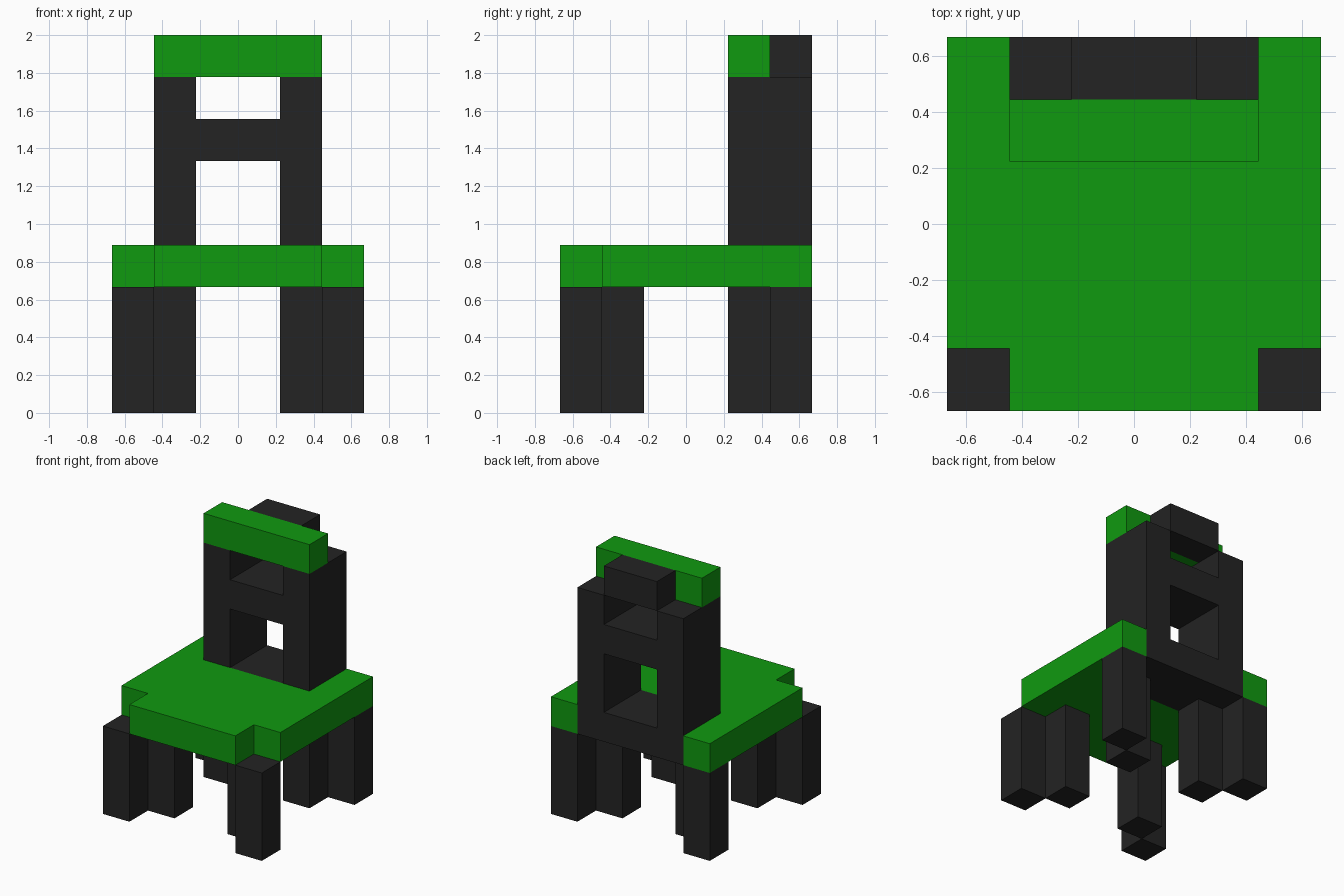
import bpy
import bmesh

U = 2 / 9  # one block of the model's grid

cube = bpy.data.objects.get("Cube")
if cube:
    bpy.data.objects.remove(cube, do_unlink=True)


def material(name, color):
    mat = bpy.data.materials.new(name)
    mat.use_nodes = True
    mat.diffuse_color = color
    bsdf = next(n for n in mat.node_tree.nodes if n.type == 'BSDF_PRINCIPLED')
    bsdf.inputs["Base Color"].default_value = color
    return mat


green = material("leaf green", (0.005, 0.32, 0.005, 1))
black = material("charcoal black", (0.017, 0.017, 0.017, 1))


def prism(name, outline, z0, z1, mat):
    """Extrude a plan outline (in blocks) from z0 up to z1."""
    bm = bmesh.new()
    base = bm.faces.new([bm.verts.new((x * U, y * U, z0 * U)) for x, y in outline])
    top = bmesh.ops.extrude_face_region(bm, geom=[base])["geom"]
    bmesh.ops.translate(bm, vec=(0, 0, (z1 - z0) * U),
                        verts=[g for g in top if isinstance(g, bmesh.types.BMVert)])
    bmesh.ops.recalc_face_normals(bm, faces=bm.faces)
    mesh = bpy.data.meshes.new(name)
    bm.to_mesh(mesh)
    bm.free()
    mesh.materials.append(mat)
    obj = bpy.data.objects.new(name, mesh)
    bpy.context.collection.objects.link(obj)
    return obj


def box(name, x0, x1, y0, y1, z0, z1, mat):
    return prism(name, [(x0, y0), (x1, y0), (x1, y1), (x0, y1)], z0, z1, mat)


# Seat slab with notched front corners and a slot for the backrest
half = [(2, -3), (2, -2), (3, -2), (3, 3), (2, 3), (2, 1)]
prism("seat", half + [(-x, y) for x, y in reversed(half)], 3, 4, green)

# Legs: each is an outer corner column and an inner diagonal column
for sx, side in ((1, "left"), (-1, "right")):
    for sy, end in ((-1, "front"), (1, "back")):
        for centre, part in ((2.5, "outer"), (1.5, "inner")):
            x, y = sx * centre, sy * centre
            box(f"{end}_{side}_leg_{part}", x - .5, x + .5, y - .5, y + .5, 0, 3, black)

    # Backrest posts, set through the seat
    x = sx * 1.5
    box(f"backrest_post_{side}", x - .5, x + .5, 1, 3, 3, 8, black)

# Backrest cross pieces
box("backrest_foot", -1, 1, 1, 3, 3, 4, black)
box("backrest_middle_rail", -1, 1, 1, 3, 6, 7, black)
box("backrest_top_rail", -2, 2, 1, 2, 8, 9, green)
box("backrest_rear_block", -1, 1, 2, 3, 8, 9, black)
